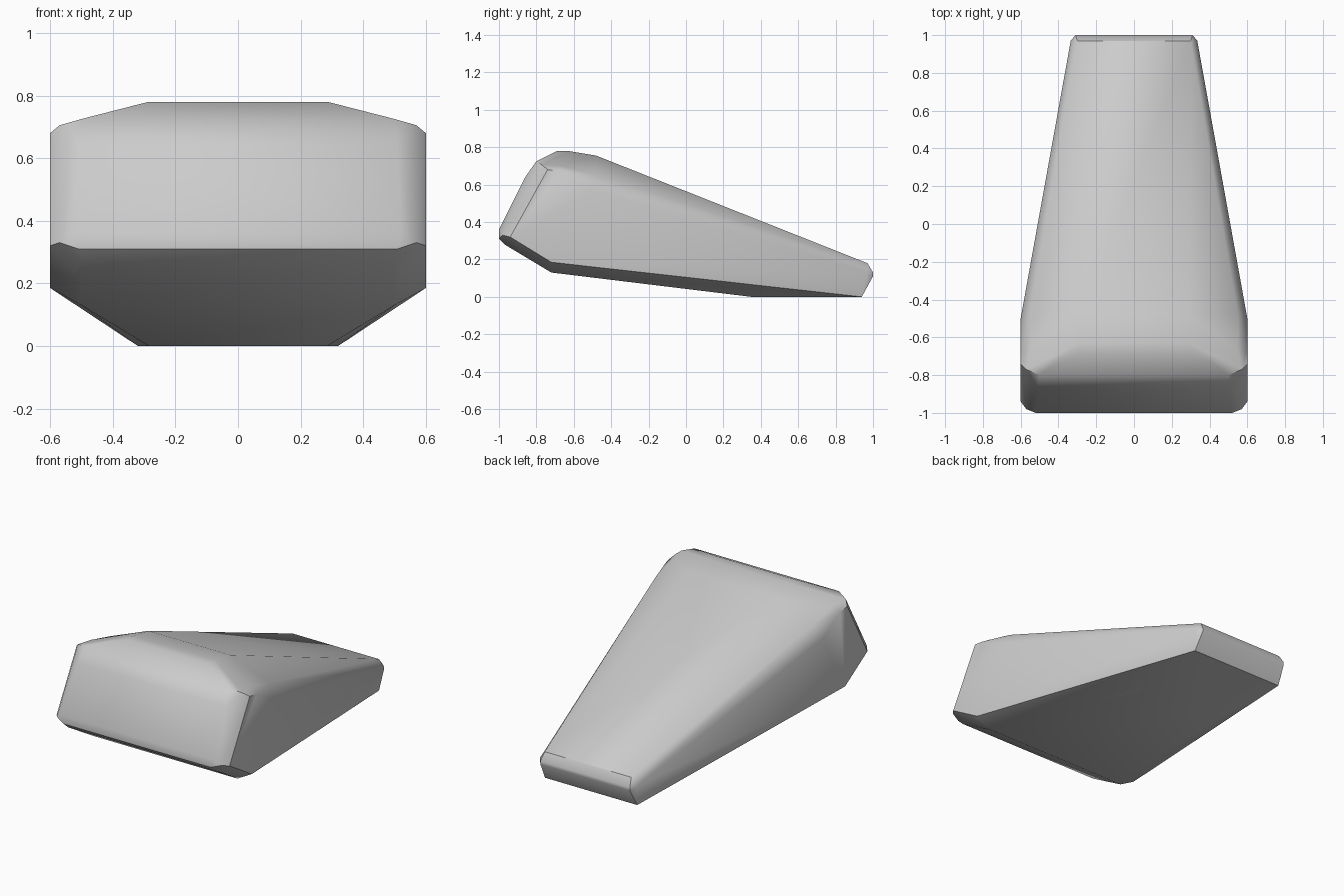
import bpy
import bmesh
from math import radians

default_cube = bpy.data.objects.get("Cube")
if default_cube:
    bpy.data.objects.remove(default_cube, do_unlink=True)


def flat_material(name, colour):
    material = bpy.data.materials.new(name)
    material.use_nodes = True
    material.diffuse_color = colour
    material.node_tree.nodes["Principled BSDF"].inputs["Base Color"].default_value = colour
    return material


def mirrored_hull(name, corners, material):
    """Convex solid from half of its corners, mirrored across x."""
    bm = bmesh.new()
    for x, y, z in corners:
        for side in (-x, x):
            bm.verts.new((side, y, z))
    hull = bmesh.ops.convex_hull(bm, input=bm.verts[:])
    unused = {v for v in hull["geom_interior"] + hull["geom_unused"]
              if isinstance(v, bmesh.types.BMVert) and v.is_valid}
    bmesh.ops.delete(bm, geom=list(unused), context="VERTS")
    bmesh.ops.dissolve_limit(bm, angle_limit=radians(1),
                             verts=bm.verts[:], edges=bm.edges[:])
    bmesh.ops.recalc_face_normals(bm, faces=bm.faces[:])
    mesh = bpy.data.meshes.new(name)
    bm.to_mesh(mesh)
    bm.free()
    mesh.materials.append(material)
    body = bpy.data.objects.new(name, mesh)
    bpy.context.collection.objects.link(body)
    bpy.ops.object.select_all(action="DESELECT")
    body.select_set(True)
    bpy.context.view_layer.objects.active = body
    bpy.ops.object.shade_smooth_by_angle(angle=radians(35))
    return body


# Blunt front end: lower lip, upper rim and rounded corners
front = [
    (.51, -1, .31), (.52, -1, .36), (.57, -.98, .33), (.6, -.94, .32),
    (.5, -.97, .28), (.52, -.88, .23),
    (.51, -.86, .64), (.5, -.8, .725), (.57, -.77, .705), (.6, -.74, .68),
]

# Crowned top and straight side shoulders
top = [
    (.285, -.69, .78), (.285, -.63, .78), (.285, -.48, .755),
    (.55, -.67, .7), (.6, -.67, .67), (.55, -.48, .65), (.6, -.5, .57),
]

# Keel underneath
underside = [
    (.6, -.72, .185), (.5, -.72, .13), (.285, .35, 0),
]

# Narrow tail
tail = [
    (.3, .97, .18), (.335, .97, .13), (.31, 1, .13), (.31, 1, .11), (.32, .94, 0),
]

grey = flat_material("plain grey", (.6, .6, .6, 1))
mirrored_hull("wedge_body", front + top + underside + tail, grey)
